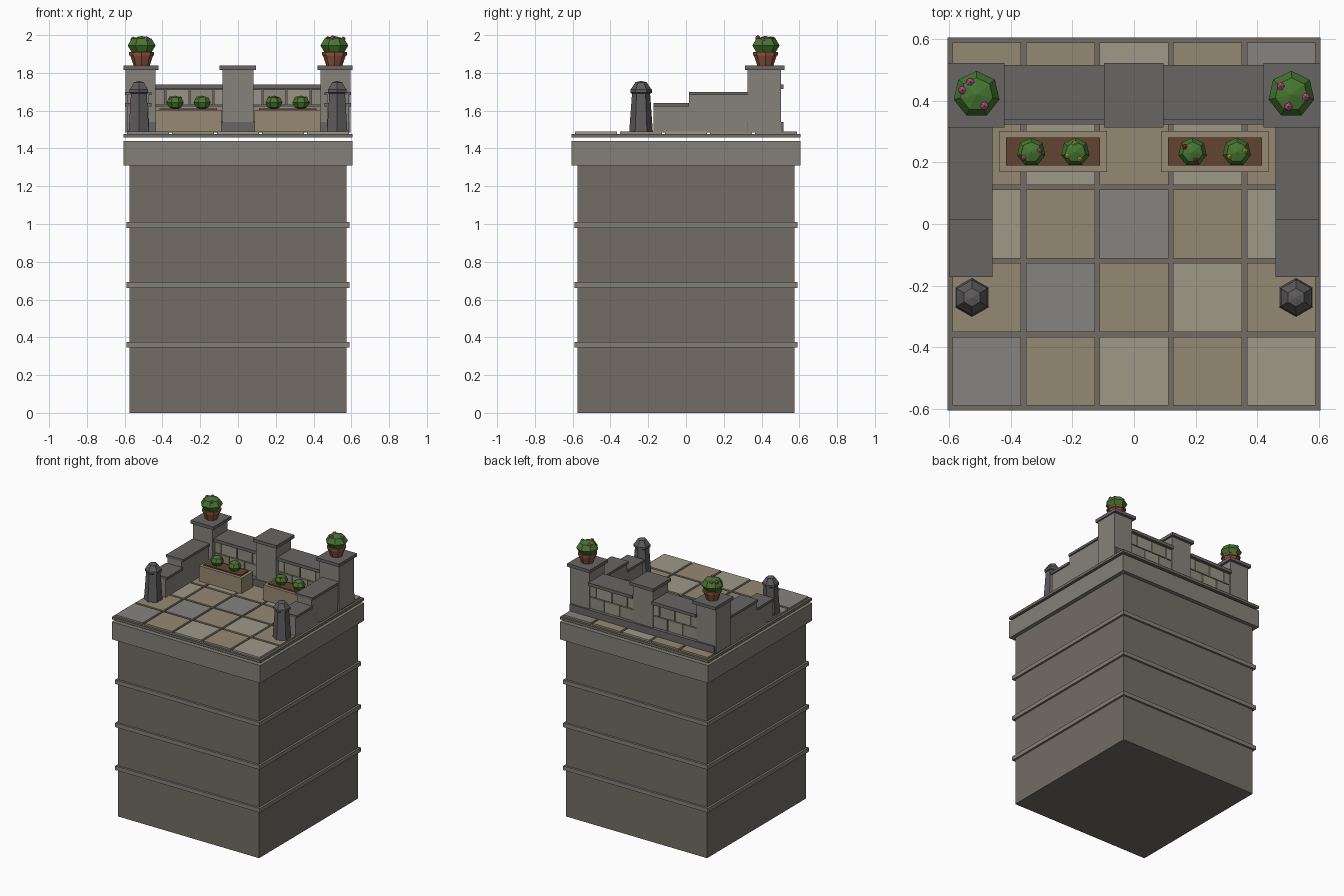
import bpy, bmesh, math
from mathutils import Matrix

if "Cube" in bpy.data.objects:
    bpy.data.objects.remove(bpy.data.objects["Cube"])

COL = {
    'tower': (.17, .155, .13), 'band': (.23, .215, .185), 'wall': (.24, .225, .195),
    'cap': (.14, .132, .125), 'stone_a': (.32, .30, .24), 'stone_b': (.27, .25, .20),
    'tan': (.30, .25, .17), 'grey': (.24, .23, .21), 'light': (.34, .32, .25),
    'planter': (.31, .25, .17), 'soil': (.12, .06, .03), 'bollard': (.11, .105, .105),
    'leaf': (.06, .18, .03), 'clay': (.25, .085, .04), 'pink': (.6, .08, .28),
    'yellow': (.65, .45, .03), 'red': (.5, .01, .03),
}
MATS = {}
for key, c in COL.items():
    MATS[key] = bpy.data.materials.new(key)
    MATS[key].diffuse_color = (*c, 1)


def finish(name, bm, mat):
    bmesh.ops.recalc_face_normals(bm, faces=bm.faces)
    me = bpy.data.meshes.new(name)
    bm.to_mesh(me)
    bm.free()
    me.materials.append(MATS[mat])
    ob = bpy.data.objects.new(name, me)
    bpy.context.collection.objects.link(ob)
    return ob


def box(name, x, y, z, mat):
    """Box from (min, max) pairs on each axis."""
    bm = bmesh.new()
    mid = [(a + b) / 2 for a, b in (x, y, z)]
    size = [abs(b - a) for a, b in (x, y, z)]
    bmesh.ops.create_cube(bm, size=1, matrix=Matrix.Translation(mid) @ Matrix.Diagonal((*size, 1)))
    return finish(name, bm, mat)


def lathe(name, cx, cy, profile, sides, mat, phase=0.0):
    """Low-poly turned shape from (radius, z) points, capped at both ends."""
    bm = bmesh.new()
    rings = []
    for r, z in profile:
        rings.append([bm.verts.new((cx + r * math.cos(phase + math.tau * i / sides),
                                    cy + r * math.sin(phase + math.tau * i / sides), z))
                      for i in range(sides)])
    for a, b in zip(rings, rings[1:]):
        for i in range(sides):
            j = (i + 1) % sides
            bm.faces.new((a[i], a[j], b[j], b[i]))
    bm.faces.new(rings[0])
    bm.faces.new(rings[-1])
    return finish(name, bm, mat)


def bush(name, x, y, z, r, rz):
    bm = bmesh.new()
    bmesh.ops.create_uvsphere(bm, u_segments=7, v_segments=4, radius=1,
                              matrix=Matrix.Translation((x, y, z)) @ Matrix.Diagonal((r, r, rz, 1)))
    finish(name, bm, 'leaf')


def flower(x, y, z, r, mat):
    bm = bmesh.new()
    bmesh.ops.create_icosphere(bm, subdivisions=1, radius=r, matrix=Matrix.Translation((x, y, z)))
    finish('flower', bm, mat)


def square(name, h, z0, z1, mat):
    box(name, (-h, h), (-h, h), (z0, z1), mat)


# Tower block, string courses, cornice and floating deck slab
square('tower_body', .575, 0, 1.31, 'tower')
for z in (.345, .662, .98):
    square('string_course', .59, z, z + .03, 'band')
square('cornice', .605, 1.31, 1.44, 'band')
square('deck_slab', .605, 1.458, 1.477, 'tower')

# Paving tiles, listed front row to back row
kinds = {'t': 'tan', 'g': 'grey', 'l': 'light'}
for r, row in enumerate(('gtltl', 'tgtlt', 'ltgtl', 'tltlt', 'ttltg')):
    for c, k in enumerate(row):
        x, y = (c - 2) * .2386, (r - 2) * .2386
        box('paving_tile', (x - .1115, x + .1115), (y - .1115, y + .1115), (1.477, 1.49), kinds[k])

# Back wall plinth and centre pier
box('back_plinth', (-.59, .59), (.322, .515), (1.485, 1.54), 'cap')
box('centre_pier', (-.082, .082), (.327, .502), (1.485, 1.815), 'wall')
box('centre_pier_cap', (-.097, .095), (.312, .522), (1.815, 1.838), 'cap')

for s in (-1, 1):
    # Corner piers
    box('corner_pier', (s * .437, s * .595), (.325, .502), (1.485, 1.815), 'wall')
    box('corner_pier_cap', (s * .42, s * .605), (.312, .522), (1.815, 1.838), 'cap')

    # Stone panels of the back wall, two staggered courses around a core
    box('back_wall_core', (s * .08, s * .44), (.365, .485), (1.54, 1.715), 'cap')
    box('back_wall_cap', (s * .08, s * .44), (.337, .515), (1.715, 1.738), 'cap')
    for n, joints in enumerate(((.08, .195, .32, .44), (.08, .13, .257, .385, .44))):
        z = 1.54 + n * .0875
        for i, (a, b) in enumerate(zip(joints, joints[1:])):
            box('wall_stone', (s * (a + .003), s * (b - .003)), (.355, .495),
                (z + .003, z + .0845), 'stone_a' if (i + n) % 2 else 'stone_b')

    # Stepped side walls
    for y0, y1, top in ((.015, .33, 1.70), (-.172, .015, 1.64)):
        box('side_wall', (s * .47, s * .588), (y0, y1), (1.485, top - .018), 'wall')
        box('side_wall_cap', (s * .459, s * .598), (y0, y1), (top - .018, top), 'cap')

    # Hexagonal bollards
    lathe('bollard', s * .525, -.238,
          [(.0625, 1.488), (.048, 1.69), (.057, 1.695), (.057, 1.712), (.05, 1.72),
           (.03, 1.75), (.003, 1.757)], 6, 'bollard', math.pi / 2)

    # Planter troughs with soil and two bushes
    box('planter', (s * .088, s * .436), (.168, .302), (1.487, 1.603), 'planter')
    box('planter_soil', (s * .11, s * .415), (.19, .28), (1.58, 1.612), 'soil')
    for x in (.19, .333):
        bush('planter_bush', s * x, .233, 1.643, .047, .037)

    # Clay pots on the corner piers
    lathe('clay_pot', s * .51, .42, [(.042, 1.838), (.06, 1.892), (.066, 1.893), (.066, 1.91)], 8, 'clay')
    bush('pot_bush', s * .51, .42, 1.945, .076, .051)

# Blossoms on the bushes
for x, y, z in ((-.556, .434, 1.978), (-.485, .383, 1.98), (-.53, .46, 1.978),
                (.475, .447, 1.98), (.556, .412, 1.978), (.5, .38, 1.985)):
    flower(x, y, z, .015, 'pink')
for x, y, m in ((-.358, .214, 'pink'), (-.306, .238, 'pink'), (-.192, .262, 'yellow'),
                (-.176, .211, 'yellow'), (-.215, .22, 'yellow'), (.165, .25, 'red'),
                (.2, .208, 'red'), (.36, .237, 'yellow'), (.31, .218, 'yellow')):
    flower(x, y, 1.667, .01, m)

for m in bpy.data.materials:
    if m.users and not m.is_grease_pencil:
        m.use_nodes = True
        m.node_tree.nodes["Principled BSDF"].inputs["Base Color"].default_value = m.diffuse_color
